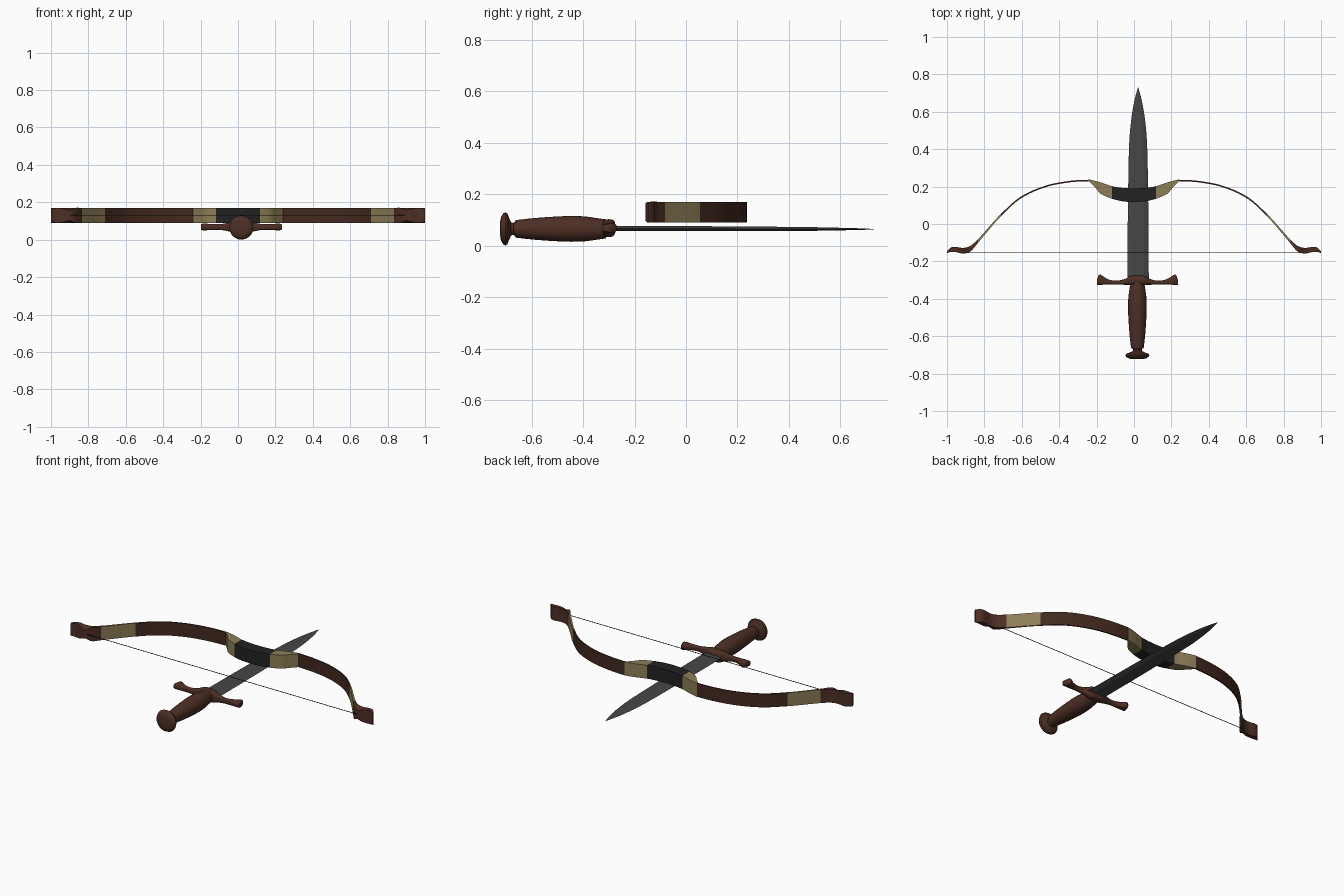
import bpy, bmesh, math

if "Cube" in bpy.data.objects:
    bpy.data.objects.remove(bpy.data.objects["Cube"])

DX, DZ = 0.018, 0.065      # dagger axis
BOW_Z, BOW_H = 0.13, 0.04  # bow mid height and half height


def material(name, rgb):
    m = bpy.data.materials.new(name)
    m.diffuse_color = (*rgb, 1)
    m.use_nodes = True
    m.node_tree.nodes["Principled BSDF"].inputs["Base Color"].default_value = m.diffuse_color
    return m


red_wood = material("reddish wood", (0.075, 0.028, 0.018))
dark_wood = material("dark wood", (0.056, 0.022, 0.014))
tan = material("tan binding", (0.27, 0.21, 0.095))
black = material("black leather", (0.016, 0.016, 0.017))
steel = material("dark steel", (0.062, 0.062, 0.063))
cord = material("bow cord", (0.012, 0.011, 0.010))


def loft(name, rings, mat, smooth=40, mirror=False, caps=True):
    """Skin equal sized rings of points into one closed mesh."""
    bm = bmesh.new()
    loops = [[bm.verts.new(p) for p in ring] for ring in rings]
    n = len(loops[0])
    for a, b in zip(loops, loops[1:]):
        for i in range(n):
            j = (i + 1) % n
            bm.faces.new((a[i], a[j], b[j], b[i]))
    if caps:
        bm.faces.new(loops[0])
        bm.faces.new(loops[-1])
    bmesh.ops.remove_doubles(bm, verts=bm.verts, dist=1e-5)
    bmesh.ops.recalc_face_normals(bm, faces=bm.faces)
    me = bpy.data.meshes.new(name)
    bm.to_mesh(me)
    bm.free()
    me.materials.append(mat)
    ob = bpy.data.objects.new(name, me)
    bpy.context.collection.objects.link(ob)
    if mirror:
        ob.modifiers.new("other side", 'MIRROR')
    bpy.ops.object.select_all(action='DESELECT')
    bpy.context.view_layer.objects.active = ob
    ob.select_set(True)
    bpy.ops.object.shade_smooth_by_angle(angle=math.radians(smooth))
    return ob


def sample(table, x):
    """Smooth interpolation of table rows by their first entry."""
    k = 0
    while k < len(table) - 2 and x > table[k + 1][0]:
        k += 1
    p0, p1 = table[max(k - 1, 0)], table[k]
    p2, p3 = table[k + 1], table[min(k + 2, len(table) - 1)]
    h = p2[0] - p1[0]
    t = (x - p1[0]) / h
    out = []
    for c in range(1, len(p1)):
        m1 = (p2[c] - p0[c]) / (p2[0] - p0[0]) * h
        m2 = (p3[c] - p1[c]) / (p3[0] - p1[0]) * h
        out.append((2*t**3 - 3*t**2 + 1) * p1[c] + (t**3 - 2*t**2 + t) * m1
                   + (3*t**2 - 2*t**3) * p2[c] + (t**3 - t**2) * m2)
    return out


# ---- bow: distance from centre, middle line, half thickness
limb = [(0.235, 0.233, 0.004), (0.34, 0.227, 0.004), (0.476, 0.200, 0.004),
        (0.61, 0.138, 0.005), (0.717, 0.042, 0.006), (0.80, -0.052, 0.008),
        (0.835, -0.092, 0.010), (0.87, -0.126, 0.013)]
# distance, outer edge, inner edge, half height of inner edge
nock = [(0.835, -0.082, -0.102, 0.040), (0.87, -0.114, -0.143, 0.040),
        (0.90, -0.126, -0.157, 0.026), (0.925, -0.127, -0.157, 0.034),
        (0.955, -0.122, -0.150, 0.040), (0.98, -0.126, -0.149, 0.039),
        (1.00, -0.147, -0.156, 0.035)]
# distance, outer edge, inner edge
riser = [(0.0, 0.190, 0.117), (0.06, 0.193, 0.121), (0.117, 0.202, 0.135),
         (0.18, 0.223, 0.163), (0.205, 0.230, 0.192), (0.24, 0.238, 0.229)]


def slab(x, outer, inner, h=BOW_H):
    return [(x, outer, BOW_Z + BOW_H), (x, outer, BOW_Z - BOW_H),
            (x, inner, BOW_Z - h), (x, inner, BOW_Z + h)]


def span(a, b, n):
    return [a + (b - a) * i / n for i in range(n + 1)]


def limb_ring(x):
    mid, half = sample(limb, x)
    return slab(x, mid + half, mid - half)


loft("bow_grip", [slab(x, *sample(riser, abs(x))) for x in span(-0.117, 0.117, 12)], black)
loft("grip_binding", [slab(x, *sample(riser, x)) for x in span(0.117, 0.24, 10)], tan, mirror=True)
loft("bow_limb", [limb_ring(x) for x in span(0.24, 0.71, 24)], dark_wood, mirror=True)
loft("limb_binding", [limb_ring(x) for x in span(0.71, 0.835, 8)], tan, mirror=True)
loft("bow_tip", [slab(x, *sample(nock, x)) for x in span(0.835, 1.0, 18)],
     red_wood, mirror=True)


def circle(n):
    return [(math.cos(2 * math.pi * i / n), math.sin(2 * math.pi * i / n)) for i in range(n)]


# bow string
loft("bow_string", [[(x, -0.154 + 0.0018 * c, BOW_Z + 0.0018 * s) for c, s in circle(6)]
                    for x in (-0.905, 0.905)], cord)


# ---- dagger handle and pommel, turned around the y axis
def turned(name, profile, mat):
    loft(name, [[(DX + r * c, y, DZ + r * s) for c, s in circle(28)] for y, r in profile], mat)


handle = [(-0.662, 0.034), (-0.60, 0.041), (-0.52, 0.047), (-0.45, 0.050),
          (-0.39, 0.048), (-0.34, 0.041), (-0.31, 0.037)]
turned("dagger_handle", [(y, *sample(handle, y)) for y in span(-0.662, -0.31, 18)], red_wood)
turned("pommel", [(-0.722, 0.030), (-0.719, 0.046), (-0.711, 0.060), (-0.702, 0.0645),
                  (-0.694, 0.060), (-0.688, 0.043), (-0.680, 0.026), (-0.671, 0.023),
                  (-0.664, 0.029), (-0.658, 0.034)], red_wood)

# cross guard: distance from dagger axis, back edge, front edge, half height
guard = [(0.0, -0.274, -0.325, 0.034), (0.035, -0.277, -0.325, 0.034),
         (0.065, -0.293, -0.325, 0.024), (0.11, -0.303, -0.324, 0.016),
         (0.155, -0.296, -0.324, 0.016), (0.195, -0.272, -0.325, 0.018),
         (0.205, -0.269, -0.325, 0.018), (0.217, -0.300, -0.325, 0.014)]


def guard_ring(x):
    back, front, h = sample(guard, abs(x))
    mid, half = (back + front) / 2, (back - front) / 2
    soft = lambda v: math.copysign(abs(v) ** 0.6, v)
    return [(DX + x, mid + half * soft(c), DZ + 0.003 + h * soft(s)) for c, s in circle(16)]


loft("cross_guard", [guard_ring(x) for x in span(-0.217, 0.217, 48)], red_wood)

# blade: station, half width, half thickness
blade = [(-0.30, 0.057, 0.010), (-0.05, 0.056, 0.010), (0.20, 0.053, 0.009),
         (0.40, 0.049, 0.008), (0.50, 0.043, 0.007), (0.60, 0.031, 0.005),
         (0.68, 0.015, 0.003), (0.73, 0.0008, 0.0008)]


def blade_ring(y):
    w, t = sample(blade, y)
    z = DZ + 0.002 - 0.003 * (y + 0.3)
    return [(DX + 0.004 + w * a, y, z + t * b) for a, b in
            ((-1, 0), (-0.55, 1), (0.55, 1), (1, 0), (0.55, -1), (-0.55, -1))]


loft("dagger_blade", [blade_ring(y) for y in span(-0.30, 0.73, 40)], steel, smooth=10)
